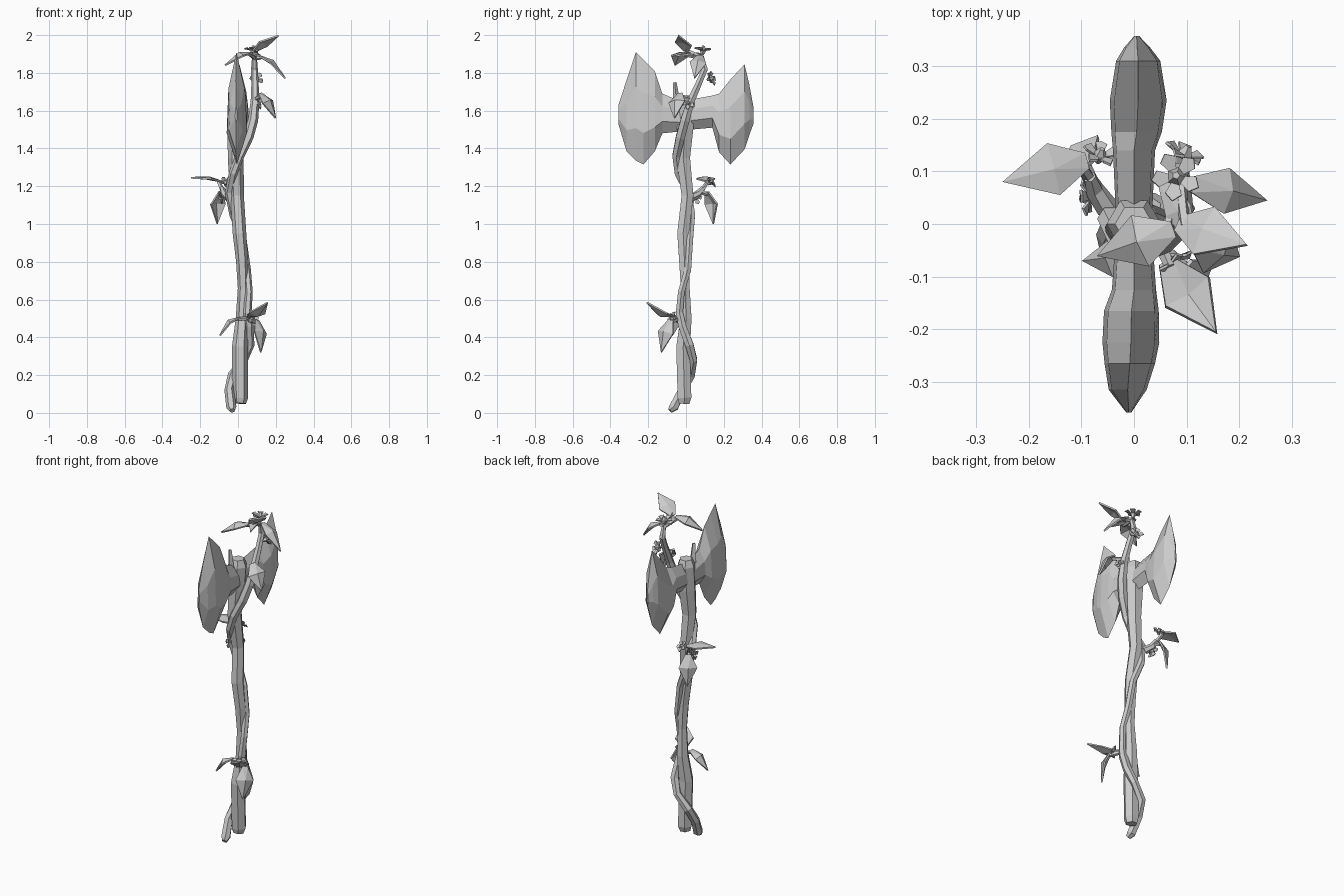
import bpy, math
from mathutils import Vector as V


def make(name, verts, faces, solid=0.0):
    me = bpy.data.meshes.new(name)
    me.from_pydata([tuple(v) for v in verts], [], faces)
    ob = bpy.data.objects.new(name, me)
    bpy.context.collection.objects.link(ob)
    if solid:
        m = ob.modifiers.new("thickness", 'SOLIDIFY')
        m.thickness, m.offset = solid, 0
    return ob


def loft(name, rings):
    """Skin equal-length rings and cap both ends."""
    n = len(rings[0])
    verts = [v for r in rings for v in r]
    faces = [(i * n + j, i * n + (j + 1) % n, (i + 1) * n + (j + 1) % n, (i + 1) * n + j)
             for i in range(len(rings) - 1) for j in range(n)]
    faces += [tuple(range(n))[::-1], tuple(range(len(verts) - n, len(verts)))]
    return make(name, verts, faces)


def tube(name, path, sides=6):
    """Sweep a polygon along (x, y, z, radius) points."""
    pts = [V(p[:3]) for p in path]
    rings = []
    for i, p in enumerate(path):
        t = (pts[min(i + 1, len(pts) - 1)] - pts[max(i - 1, 0)]).normalized()
        ref = V((0, 1, 0)) if abs(t.y) < 0.9 else V((0, 0, 1))
        u = ref.cross(t).normalized()
        w = t.cross(u)
        rings.append([pts[i] + p[3] * (u * math.cos(a) + w * math.sin(a))
                      for a in (math.tau * k / sides for k in range(sides))])
    return loft(name, rings)


def leaf(name, base, tip, side, width, root, arch=0.03):
    """Folded pointed leaf with a stalk back to the vine."""
    base, tip = V(base), V(tip)
    d = tip - base
    dn = d.normalized()
    w = V(side) - dn * V(side).dot(dn)
    w.normalize()
    n = w.cross(dn)
    if n.z < 0:
        n = -n
    m = base + d * 0.4
    verts = [base - w * 0.015, base + w * 0.015, m + w * width / 2 + n * arch * 0.4,
             tip, m - w * width / 2 + n * arch * 0.4, m + n * arch]
    make(name, verts, [(0, 1, 5), (1, 2, 5), (2, 3, 5), (3, 4, 5), (4, 0, 5)], 0.009)
    tube(name + "_stalk", [(*root, 0.013), (*(base + dn * 0.015), 0.01)], 5)


def flower(name, center, normal, r):
    """Five pointed petals around a small bud."""
    c, n = V(center), V(normal).normalized()
    u = n.orthogonal().normalized()
    w = n.cross(u)
    verts, faces = [], []
    for k in range(5):
        ring = lambda a, s, h: c + (u * math.cos(a) + w * math.sin(a)) * r * s + n * r * h
        a = math.tau * k / 5
        b = len(verts)
        verts += [ring(a - .5, .3, 0), ring(a - .42, .8, .25), ring(a, 1, .15),
                  ring(a + .42, .8, .25), ring(a + .5, .3, 0)]
        faces.append(tuple(range(b, b + 5)))
    make(name, verts, faces, 0.005)
    tube(name + "_bud", [(*(c - n * r * .5), r * .15), (*c, r * .4), (*(c + n * r * .5), r * .15)], 5)


# Crooked wooden handle
tube("handle", [(0.01, -0.01, 0.05, 0.032), (0.012, -0.008, 0.08, 0.042), (0.01, -0.015, 0.35, 0.042),
                (0.022, 0, 0.5, 0.034), (0.026, -0.004, 0.66, 0.027), (0.022, -0.008, 0.8, 0.032),
                (0.008, -0.015, 0.95, 0.036), (-0.005, 0.008, 1.15, 0.036), (-0.012, -0.015, 1.35, 0.042),
                (-0.005, -0.005, 1.5, 0.05), (0.0, 0, 1.64, 0.052), (0.0, 0, 1.68, 0.036)])
# Splinter at the handle top
tube("handle_splinter", [(-0.01, -0.05, 1.64, 0.02), (-0.01, -0.06, 1.75, 0.01)], 4)

# Vine wound round the handle
tube("vine", [(-0.03, -0.085, 0.012, 0.015), (-0.035, -0.065, 0.03, 0.027), (-0.047, -0.02, 0.12, 0.025),
              (-0.03, 0.025, 0.2, 0.025), (0.03, 0.04, 0.28, 0.022), (0.062, 0.018, 0.36, 0.025),
              (0.06, -0.02, 0.46, 0.024), (0.05, -0.035, 0.53, 0.022), (0.058, -0.025, 0.64, 0.02),
              (0.048, 0.01, 0.76, 0.02), (0.025, 0.02, 0.92, 0.02), (-0.025, 0.03, 1.05, 0.021),
              (-0.047, 0.01, 1.17, 0.023), (-0.025, -0.04, 1.27, 0.023), (0.01, -0.052, 1.36, 0.023),
              (0.055, -0.03, 1.46, 0.027), (0.08, -0.005, 1.55, 0.027), (0.09, 0.025, 1.65, 0.023),
              (0.09, 0.07, 1.75, 0.019), (0.087, 0.1, 1.82, 0.018), (0.087, 0.085, 1.88, 0.013)])

# Twin blades: sections (y, low z, high z, half thickness, x shift)
blades = {
    "front_blade": [(-.03, 1.49, 1.65, .035, 0), (-.125, 1.48, 1.69, .042, 0), (-.165, 1.385, 1.81, .052, -.005),
                    (-.225, 1.315, 1.87, .054, -.006), (-.265, 1.335, 1.91, .048, -.008),
                    (-.315, 1.385, 1.76, .036, -.012), (-.358, 1.53, 1.63, .005, -.01)],
    "rear_blade": [(.03, 1.5, 1.66, .035, 0), (.14, 1.51, 1.68, .04, 0), (.175, 1.38, 1.69, .048, .005),
                   (.235, 1.315, 1.765, .054, .008), (.31, 1.395, 1.845, .042, .008),
                   (.335, 1.47, 1.74, .025, .006), (.357, 1.53, 1.62, .005, .005)]}
for name, secs in blades.items():
    rings = []
    for y, lo, hi, t, x in secs:
        z = lambda f: lo + (hi - lo) * f
        rings.append([(x, y, lo), (x + t, y, z(.3)), (x + t * .85, y, z(.68)),
                      (x, y, hi), (x - t * .85, y, z(.68)), (x - t, y, z(.3))])
    loft(name, rings)

# Leaves: base, tip, width direction, width, stalk root
low, mid, top = (0.05, -0.04, 0.5), (-0.05, 0.03, 1.14), (0.087, 0.085, 1.88)
leaf("low_leaf_left", (0.01, -0.06, 0.505), (-0.095, -0.07, 0.41), (0, 1, 0), 0.07, low)
leaf("low_leaf_up", (0.06, -0.07, 0.51), (0.157, -0.207, 0.585), (0.9, 0.5, 0), 0.1, low, -0.03)
leaf("low_leaf_down", (0.1, -0.08, 0.49), (0.12, -0.13, 0.32), (0.6, 0.8, 0), 0.1, low)
leaf("mid_leaf_out", (-0.09, 0.12, 1.225), (-0.25, 0.08, 1.245), (0.2, -0.9, 0), 0.1, (-0.08, 0.08, 1.17), 0.015)
leaf("mid_leaf_down", (-0.09, 0.11, 1.17), (-0.11, 0.145, 1.0), (0.7, 0.6, 0), 0.1, (-0.08, 0.08, 1.17))
leaf("high_leaf", (0.115, -0.03, 1.69), (0.198, -0.06, 1.56), (0.6, 0.8, 0), 0.1, (0.09, 0.03, 1.66))
leaf("top_leaf_up", (0.085, 0.0, 1.915), (0.215, -0.04, 1.998), (0.25, 0.9, -0.3), 0.1, top, 0.015)
leaf("top_leaf_right", (0.11, 0.075, 1.89), (0.25, 0.045, 1.77), (0, 1, 0), 0.085, top)
leaf("top_leaf_left", (0.075, -0.01, 1.905), (-0.068, -0.06, 1.84), (-0.3, 0.9, 0), 0.1, top)
leaf("top_leaf_small", (0.06, 0.08, 1.9), (0.12, -0.055, 1.89), (1, 0, 0), 0.05, top, 0.01)

# Twig joining the middle cluster to the vine
tube("mid_twig", [(*mid, 0.022), (-0.075, 0.065, 1.16, 0.019), (-0.085, 0.09, 1.19, 0.013)])

# Small flowers
flower("top_flower", (0.08, 0.09, 1.92), (0, 0.1, 1), 0.048)
flower("side_flower", (0.095, 0.13, 1.77), (0.4, 0.8, 0.3), 0.042)
flower("low_flower", (0.075, -0.07, 0.5), (0.5, -0.7, 0.3), 0.038)
flower("mid_flower", (-0.085, 0.05, 1.14), (-0.9, -0.1, -0.2), 0.038)
flower("mid_flower_rear", (-0.065, 0.13, 1.22), (0.2, 0.6, 0.5), 0.035)
flower("high_flower", (0.105, 0.01, 1.64), (0.9, 0.2, 0.2), 0.035)
